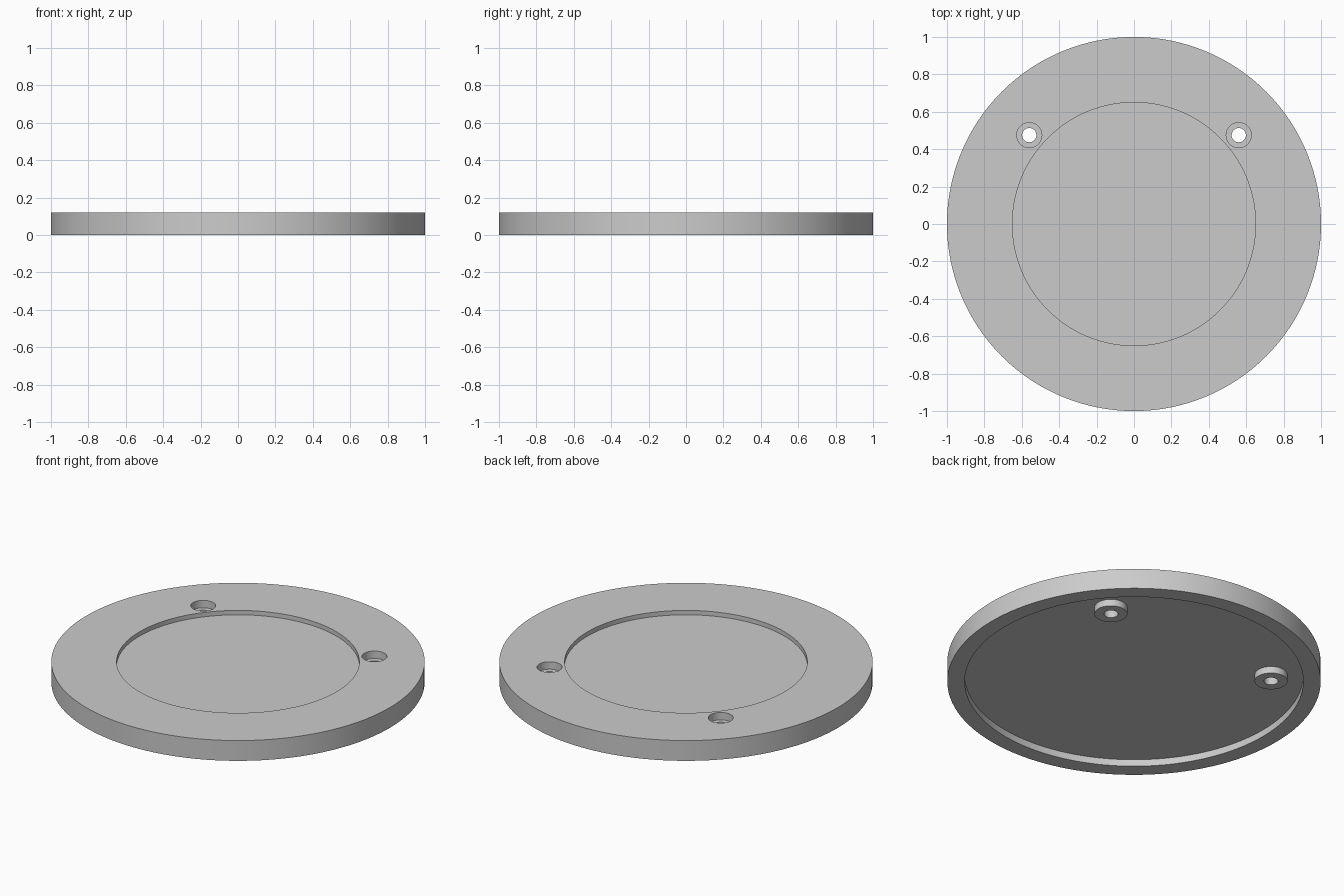
import bpy

cube = bpy.data.objects.get("Cube")
if cube:
    bpy.data.objects.remove(cube, do_unlink=True)

# Main dimensions
HEIGHT, RADIUS = 0.12, 1.0
RECESS_Z, UNDERSIDE_Z, SEAT_Z = 0.094, 0.04, 0.076
HOLE_X, HOLE_Y = 0.56, 0.475

grey = bpy.data.materials.new("light_grey")
grey.use_nodes = True
colour = (0.6, 0.6, 0.6, 1)
grey.diffuse_color = colour
grey.node_tree.nodes["Principled BSDF"].inputs["Base Color"].default_value = colour


def cylinder(name, radius, z0, z1, x=0, y=0, sides=64):
    bpy.ops.mesh.primitive_cylinder_add(
        vertices=sides, radius=radius, depth=z1 - z0, location=(x, y, (z0 + z1) / 2))
    obj = bpy.context.object
    obj.name = name
    obj.data.materials.append(grey)
    return obj


def combine(body, tool, operation):
    mod = body.modifiers.new(tool.name, 'BOOLEAN')
    mod.operation = operation
    mod.solver = 'EXACT'
    mod.object = tool
    bpy.context.view_layer.objects.active = body
    bpy.ops.object.modifier_apply(modifier=mod.name)
    bpy.data.objects.remove(tool, do_unlink=True)


# Round plate with a shallow top recess and a hollow underside
plate = cylinder("round_mounting_plate", RADIUS, 0, HEIGHT, sides=128)
combine(plate, cylinder("top_recess", 0.65, RECESS_Z, 0.3, sides=128), 'DIFFERENCE')
combine(plate, cylinder("bottom_hollow", 0.907, -0.2, UNDERSIDE_Z, sides=128), 'DIFFERENCE')

# Screw bosses with counterbored through holes
for side in (-1, 1):
    x = side * HOLE_X
    combine(plate, cylinder("screw_boss", 0.088, 0, 0.06, x, HOLE_Y), 'UNION')
    combine(plate, cylinder("counterbore", 0.067, SEAT_Z, 0.3, x, HOLE_Y), 'DIFFERENCE')
    combine(plate, cylinder("screw_hole", 0.038, -0.2, 0.3, x, HOLE_Y), 'DIFFERENCE')

# Smooth walls, sharp rims
bpy.ops.object.select_all(action='DESELECT')
plate.select_set(True)
bpy.context.view_layer.objects.active = plate
bpy.ops.object.shade_smooth_by_angle(angle=0.5)
